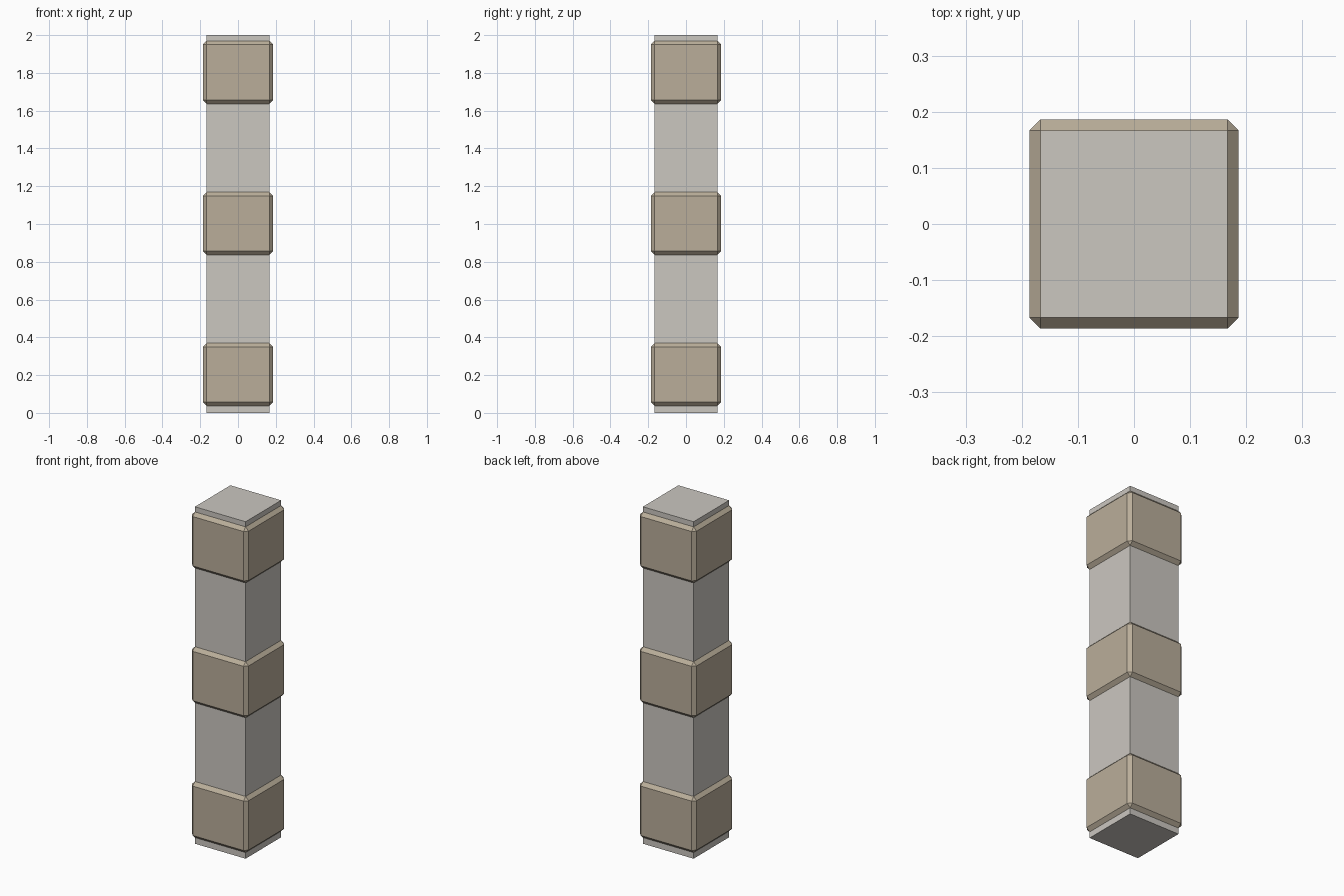
import bpy

if "Cube" in bpy.data.objects:
    bpy.data.objects.remove(bpy.data.objects["Cube"])


def material(name, rgb):
    """Flat colour from 0-255 sRGB values, converted to linear."""
    mat = bpy.data.materials.new(name)
    lin = [((c / 255 + 0.055) / 1.055) ** 2.4 for c in rgb]
    mat.diffuse_color = (*lin, 1.0)
    mat.use_nodes = True
    mat.node_tree.nodes["Principled BSDF"].inputs["Base Color"].default_value = mat.diffuse_color
    return mat


def box(name, size, z, mat, chamfer=0.0):
    """Box centred on the z axis, with optional one-step chamfered edges."""
    bpy.ops.mesh.primitive_cube_add(size=1, location=(0, 0, z))
    obj = bpy.context.object
    obj.name = name
    for v in obj.data.vertices:
        v.co = [c * s for c, s in zip(v.co, size)]
    obj.data.materials.append(mat)
    if chamfer:
        bevel = obj.modifiers.new("chamfer", 'BEVEL')
        bevel.width = chamfer
        bevel.segments = 1
        bevel.limit_method = 'NONE'
    return obj


WIDTH = 0.333    # column thickness, also band height
CHAMFER = 0.02   # band overhang and edge chamfer

stone = material("pale grey stone", (203, 199, 192))
tan = material("tan stone", (186, 174, 154))

# Square column
box("column", (WIDTH, WIDTH, 2.0), 1.0, stone)

# Three chamfered bands around the column
for label, z in (("lower", 0.203), ("middle", 1.003), ("upper", 1.803)):
    outer = WIDTH + 2 * CHAMFER
    box(label + "_band", (outer, outer, WIDTH), z, tan, CHAMFER)
